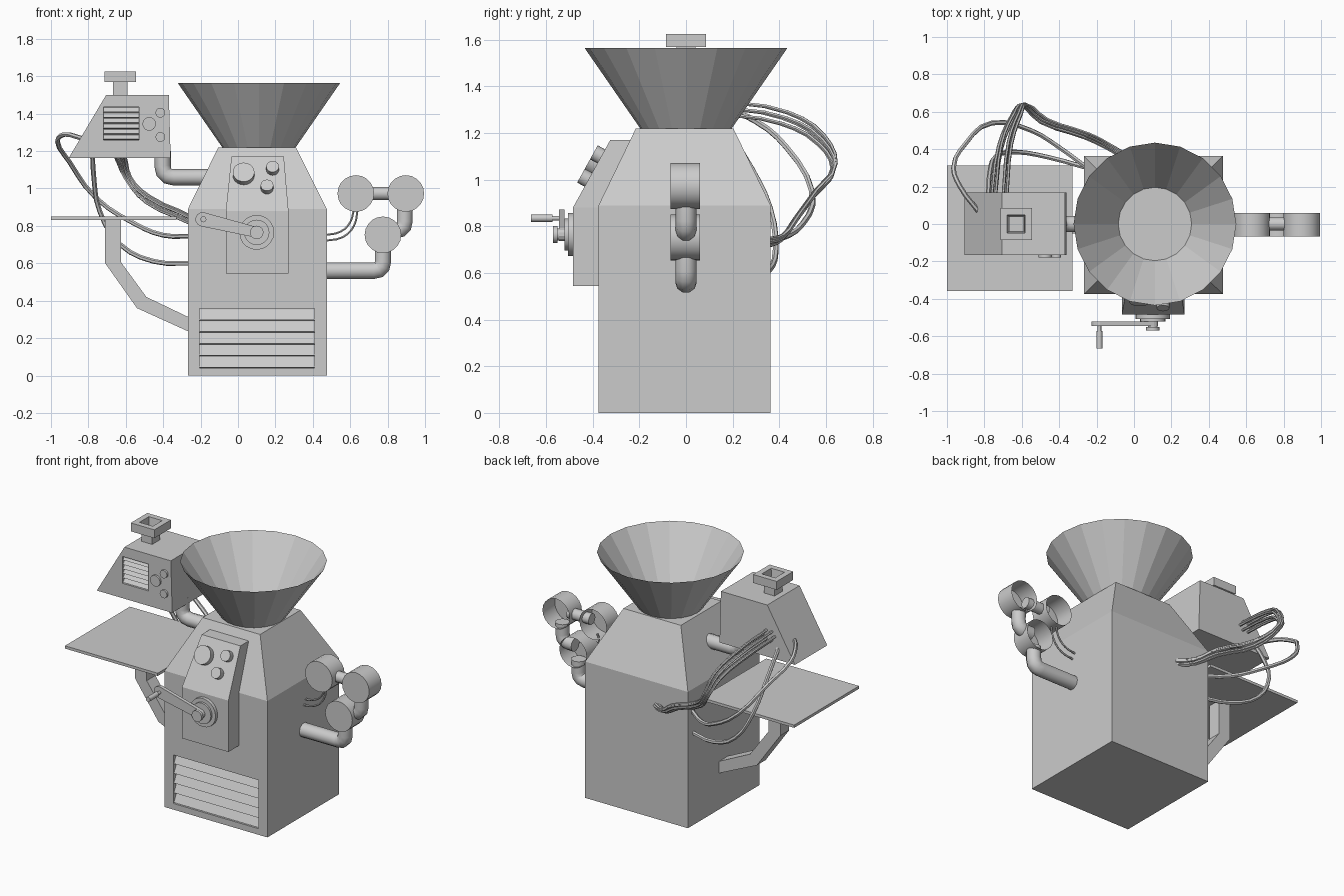
import bpy, bmesh, math
from mathutils import Vector, Matrix

if "Cube" in bpy.data.objects:
    bpy.data.objects.remove(bpy.data.objects["Cube"])


def finish(name, bm, smooth=False):
    bmesh.ops.recalc_face_normals(bm, faces=bm.faces)
    me = bpy.data.meshes.new(name)
    bm.to_mesh(me)
    bm.free()
    ob = bpy.data.objects.new(name, me)
    bpy.context.collection.objects.link(ob)
    if smooth:
        activate(ob)
        bpy.ops.object.shade_smooth_by_angle(angle=math.radians(35))
    return ob


def activate(ob):
    bpy.ops.object.select_all(action='DESELECT')
    ob.select_set(True)
    bpy.context.view_layer.objects.active = ob


def skin(name, rings):
    """Closed solid through a stack of equal-length point rings."""
    bm = bmesh.new()
    vs = [[bm.verts.new(p) for p in r] for r in rings]
    n = len(vs[0])
    for a, b in zip(vs, vs[1:]):
        for i in range(n):
            bm.faces.new((a[i], a[(i + 1) % n], b[(i + 1) % n], b[i]))
    bm.faces.new(vs[0])
    bm.faces.new(vs[-1])
    return finish(name, bm)


def loft(name, *rects):
    """Stack of rectangles given as x0, x1, y0, y1, z."""
    return skin(name, [[(a, c, z), (b, c, z), (b, d, z), (a, d, z)] for a, b, c, d, z in rects])


def box(name, x0, x1, y0, y1, z0, z1):
    return loft(name, (x0, x1, y0, y1, z0), (x0, x1, y0, y1, z1))


def cyl(name, base, axis, length, r, r2=None, sides=20, open_base=False, open_tip=False, smooth=True):
    bm = bmesh.new()
    bmesh.ops.create_cone(bm, cap_ends=True, segments=sides, radius1=r,
                          radius2=r if r2 is None else r2, depth=length,
                          matrix=Matrix.Translation((0, 0, length / 2)))
    bm.normal_update()
    drop = [f for f in bm.faces if len(f.verts) == sides and
            ((open_base and f.normal.z < -.9) or (open_tip and f.normal.z > .9))]
    bmesh.ops.delete(bm, geom=drop, context='FACES')
    rot = Vector((0, 0, 1)).rotation_difference(Vector(axis)).to_matrix().to_4x4()
    bm.transform(Matrix.Translation(base) @ rot)
    return finish(name, bm, smooth)


def cut(ob, cutter):
    m = ob.modifiers.new("cut", 'BOOLEAN')
    m.operation, m.object, m.solver = 'DIFFERENCE', cutter, 'EXACT'
    activate(ob)
    bpy.ops.object.modifier_apply(modifier=m.name)
    bpy.data.objects.remove(cutter)


def tube(name, pts, r, bezier=False, sides_res=2, bend=0.0):
    """Round tube along a path; bend > 0 rounds the corners of a straight path."""
    pts = [Vector(p) for p in pts]
    if bend:
        out = [pts[0]]
        for a, b, c in zip(pts, pts[1:], pts[2:]):
            p, q = b + (a - b).normalized() * bend, b + (c - b).normalized() * bend
            out += [p * (1 - t) ** 2 + b * 2 * t * (1 - t) + q * t * t for t in (0, .33, .67, 1)]
        pts = out + [pts[-1]]
    cu = bpy.data.curves.new(name, 'CURVE')
    cu.dimensions, cu.bevel_depth, cu.bevel_resolution, cu.use_fill_caps = '3D', r, sides_res, True
    sp = cu.splines.new('BEZIER' if bezier else 'POLY')
    items = sp.bezier_points if bezier else sp.points
    items.add(len(pts) - 1)
    for it, p in zip(items, pts):
        if bezier:
            it.co, it.handle_left_type, it.handle_right_type = p, 'AUTO', 'AUTO'
        else:
            it.co = (*p, 1)
    sp.resolution_u = 3
    ob = bpy.data.objects.new(name, cu)
    bpy.context.collection.objects.link(ob)
    activate(ob)
    bpy.ops.object.convert(target='MESH')
    bpy.ops.object.shade_smooth_by_angle(angle=math.radians(50))


def vent(name, host, x0, x1, z0, z1, y, depth, count):
    """Recess in a front face, filled with sloping slats."""
    cut(host, box("vent_cutter", x0, x1, y - .1, y + depth, z0, z1))
    h = (z1 - z0) / count
    for i in range(count):
        z = z0 + i * h
        prof = [(y + depth + .002, z), (y + .006, z + .004), (y + depth + .002, z + h)]
        skin(f"{name}_{i + 1}", [[(x, *p) for p in prof] for x in (x0, x1)])


# Main body with tapered top and front grille
body = loft("body", (-.268, .475, -.375, .363, 0), (-.268, .475, -.375, .363, .89),
            (-.105, .31, -.215, .203, 1.22))
vent("body_slat", body, -.205, .41, .04, .357, -.375, .035, 5)

# Hopper: open thin funnel
cyl("hopper", (.112, 0, 1.218), (0, 0, 1), .347, .195, .435, 20, open_tip=True, smooth=False)

# Front control panel and knobs on its slope
loft("control_panel", (-.065, .27, -.485, -.3, .545), (-.065, .27, -.485, -.3, .88),
     (-.035, .245, -.325, -.15, 1.17))
slope = Vector((0, -.29, .16)).normalized()
for i, (x, z, r) in enumerate([(.03, 1.09, .058), (.185, 1.12, .034), (.155, 1.02, .034)]):
    y = -.485 + .16 * (z - .02 - .88) / .29
    cyl(f"panel_knob_{i + 1}", (x, y, z - .02), slope, .036, r)

# Crank: stacked hub discs, tapered arm, handle
for name, y0, y1, r in [("crank_plate", -.48, -.507, .093), ("crank_ring", -.5, -.52, .068),
                        ("crank_shaft", -.5, -.56, .025), ("crank_cap", -.552, -.57, .036)]:
    cyl(name, (.1, y0, .765), (0, -1, 0), y0 - y1, r)
a, b = Vector((.1, .765)), Vector((-.19, .835))
ang = math.atan2(b.y - a.y, b.x - a.x)
outline = [c + Vector((math.cos(t), math.sin(t))) * r for c, r, off in ((b, .038, 0), (a, .028, math.pi))
           for t in [ang + off - math.pi / 2 + k * math.pi / 6 for k in range(7)]]
skin("crank_arm", [[(p.x, y, p.y) for p in outline] for y in (-.545, -.522)])
cyl("crank_pin", (-.185, -.53, .835), (0, -1, 0), .06, .01, sides=12)
cyl("crank_handle", (-.185, -.572, .835), (0, -1, 0), .093, .016, sides=12)

# Side box with vent, knobs and square chimney
side = loft("side_box", (-.905, -.36, -.165, .168, 1.163), (-.705, -.37, -.165, .168, 1.5))
vent("side_slat", side, -.72, -.53, 1.26, 1.435, -.165, .025, 6)
for i, (x, z, r) in enumerate([(-.475, 1.345, .036), (-.415, 1.275, .026), (-.415, 1.405, .026)]):
    cyl(f"side_knob_{i + 1}", (x, -.16, z), (0, -1, 0), .018, r, sides=16)
box("chimney_neck", -.668, -.592, -.04, .04, 1.49, 1.572)
cap = box("chimney_cap", -.715, -.545, -.085, .085, 1.57, 1.625)
cut(cap, loft("cap_cutter", (-.67, -.59, -.04, .04, 1.56), (-.68, -.58, -.05, .05, 1.64)))
tube("side_box_pipe", [(-.403, 0, 1.2), (-.403, 0, 1.06), (-.14, 0, 1.06)], .044, sides_res=3, bend=.06)

# Shelf and its bent bracket
box("shelf", -1, -.33, -.357, .312, .832, .85)
prof = [(-.71, .835), (-.625, .835), (-.625, .605), (-.49, .42), (-.26, .31), (-.26, .233), (-.54, .36), (-.71, .6)]
skin("shelf_bracket", [[(x, y, z) for x, z in prof] for y in (-.05, .04)])

# Right-hand drums, open at the back, joined by pipes
for i, (x, z) in enumerate([(.775, .752), (.897, .973), (.63, .973)]):
    cyl(f"drum_{i + 1}", (x, .06, z), (0, -1, 0), .127, .098, open_base=True)
tube("drum_pipe_lower", [(.46, 0, .56), (.775, 0, .56), (.775, 0, .69)], .046, sides_res=3, bend=.05)
tube("drum_pipe_middle", [(.8, 0, .775), (.892, 0, .775), (.892, 0, .9)], .044, sides_res=3, bend=.05)
tube("drum_pipe_upper", [(.68, 0, .973), (.84, 0, .973)], .036, sides_res=3)
tube("drum_wire_1", [(.64, 0, .89), (.62, 0, .8), (.56, 0, .74), (.46, 0, .72)], .006, True, 1)
tube("drum_wire_2", [(.62, .02, .89), (.6, .02, .82), (.55, .02, .77), (.46, .02, .75)], .006, True, 1)

# Cable bundle from the back of the side box round to the back of the body
path = [(-.72, .15, 1.31), (-.69, .42, 1.265), (-.63, .58, 1.17), (-.59, .635, 1.06),
        (-.48, .55, .94), (-.25, .47, .83), (-.13, .41, .75), (-.03, .35, .73)]
spread = [.9, .8, .6, .35, .5, .5, .4, .5]
for i in range(6):
    t = i * math.tau / 6
    off = Vector((math.cos(t) * .045, math.sin(t + .5) * .022, math.sin(t) * .035))
    pts = [Vector(p) + off * s for p, s in zip(path, spread)]
    pts[0].y, pts[-1].y = .15, .35
    tube(f"bundle_cable_{i + 1}", pts, .0085, True, 1)

# Two loose hoses into the left side of the body
tube("hose_outer", [(-.825, .06, 1.265), (-.93, .2, 1.288), (-.965, .3, 1.25), (-.9, .43, 1.14),
                    (-.76, .54, .95), (-.55, .5, .81), (-.4, .41, .75), (-.25, .3, .745)], .013, True, 1)
tube("hose_inner", [(-.78, .15, 1.25), (-.77, .28, 1.05), (-.74, .36, .88), (-.63, .385, .7),
                    (-.45, .355, .61), (-.25, .3, .6)], .013, True, 1)
